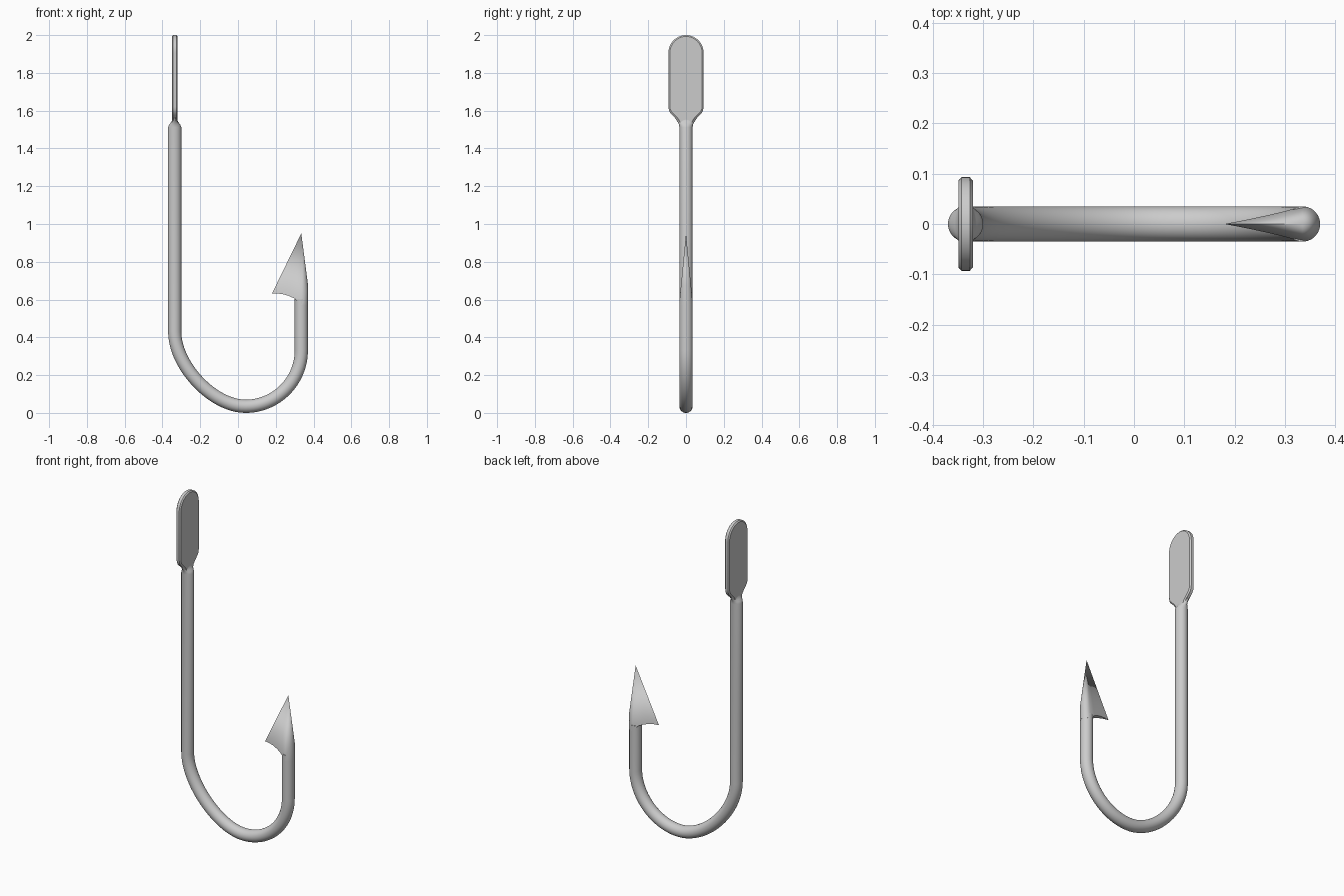
import bpy, bmesh
from math import sin, cos, pi
from mathutils import Vector
from mathutils.geometry import interpolate_bezier

if "Cube" in bpy.data.objects:
    bpy.data.objects.remove(bpy.data.objects["Cube"])

R, XS, XP = 0.035, -0.335, 0.335   # wire radius, shank x, point x
SIDES = 32


def finish(bm, name, angle):
    bmesh.ops.recalc_face_normals(bm, faces=bm.faces[:])
    me = bpy.data.meshes.new(name)
    bm.to_mesh(me)
    bm.free()
    ob = bpy.data.objects.new(name, me)
    bpy.context.collection.objects.link(ob)
    bpy.ops.object.select_all(action='DESELECT')
    ob.select_set(True)
    bpy.context.view_layer.objects.active = ob
    bpy.ops.object.shade_smooth_by_angle(angle=angle)
    return ob


# Wire: path in the xz plane with (position, in-plane radius, sideways radius)
V = Vector
k = 0.46
left = interpolate_bezier(V((XS, 0, 0.43)), V((XS, 0, 0.43 - 0.395 * k)),
                          V((0.04 - 0.375 * k, 0, R)), V((0.04, 0, R)), 25)
right = interpolate_bezier(V((0.04, 0, R)), V((0.04 + 0.295 * 0.55, 0, R)),
                           V((XP, 0, 0.33 - 0.295 * 0.55)), V((XP, 0, 0.33)), 25)
neck = [(1.57, 0.012, 0.062), (1.557, 0.0135, 0.056), (1.545, 0.016, 0.047),
        (1.535, 0.022, 0.041), (1.525, 0.030, 0.037), (1.512, R, R)]
path = [(V((XS, 0, z)), a, b) for z, a, b in neck]
path += [(p, R, R) for p in left + right[1:] + [V((XP, 0, 0.603))]]

bm = bmesh.new()
rings = []
for i, (p, a, b) in enumerate(path):
    t = (path[min(i + 1, len(path) - 1)][0] - path[max(i - 1, 0)][0]).normalized()
    if p.z >= 0.43 and p.x < 0:
        t = V((0, 0, -1))
    n = V((-t.z, 0, t.x))
    rings.append([bm.verts.new(p + n * a * cos(2 * pi * j / SIDES)
                               + V((0, b * sin(2 * pi * j / SIDES), 0)))
                  for j in range(SIDES)])
for r0, r1 in zip(rings, rings[1:]):
    for j in range(SIDES):
        m = (j + 1) % SIDES
        bm.faces.new((r0[j], r0[m], r1[m], r1[j]))
bm.faces.new(rings[0])
bm.faces.new(rings[-1])
finish(bm, "wire_shank_and_bend", 0.7)

# Flattened spade end: outline extruded across x, rim chamfered
W, T = 0.093, 0.0145
half = [(0.034, 1.53), (0.040, 1.545), (0.052, 1.558), (0.070, 1.575),
        (0.083, 1.588), (0.090, 1.602), (W, 1.62)]
arc = [(W * cos(pi * i / 24), 2 - W + W * sin(pi * i / 24)) for i in range(25)]
outline = half + arc + [(-y, z) for y, z in reversed(half)]
bm = bmesh.new()
layers = []
for x, inset in ((-T, 0.007), (-T + 0.006, 0), (T - 0.006, 0), (T, 0.007)):
    s = 1 - inset / W
    layers.append([bm.verts.new((XS + x, y * s, 1.78 + (z - 1.78) * (1 - inset / 0.22)))
                   for y, z in outline])
for l0, l1 in zip(layers, layers[1:]):
    for j in range(len(outline)):
        m = (j + 1) % len(outline)
        bm.faces.new((l0[j], l0[m], l1[m], l1[j]))
bm.faces.new(layers[0])
bm.faces.new(layers[-1])
finish(bm, "spade_end", 0.5)

# Barbed point: flat wedge sides running to the barb, rounded back on the wire
TIP, ZS, RB = 0.95, 0.57, 0.0353
beta = RB / (TIP - ZS)
alpha = beta * (TIP - 0.632) / (XP - 0.18)
low = [(0.21, 0.632), (0.24, 0.628), (0.27, 0.619), (0.30, 0.605)]
bm = bmesh.new()
apex = bm.verts.new((XP, 0, TIP))
barb = bm.verts.new((0.18, 0, 0.632))
sides = {}
for s in (1, -1):
    sides[s] = [bm.verts.new((x, s * (alpha * (x - XP) + beta * (TIP - z)), z))
                for x, z in low]
N = 12
base = [bm.verts.new((XP + RB * sin(pi * i / N), RB * cos(pi * i / N), ZS))
        for i in range(N + 1)]
upper = [base[0]] + [bm.verts.new((v.co.x, v.co.y, ZS + 0.11 * sin(pi * i / N)))
                     for i, v in enumerate(base) if 0 < i < N] + [base[-1]]
for i in range(N):
    bm.faces.new((upper[i], upper[i + 1], apex))
    quad = list(dict.fromkeys((base[i], base[i + 1], upper[i + 1], upper[i])))
    bm.faces.new(quad)
for s, end in ((1, base[0]), (-1, base[-1])):
    row = [barb] + sides[s] + [end]
    for a, b in zip(row, row[1:]):
        bm.faces.new((a, b, apex))
bm.faces.new((barb, sides[1][0], sides[-1][0]))
for i in range(len(low) - 1):
    bm.faces.new((sides[1][i], sides[1][i + 1], sides[-1][i + 1], sides[-1][i]))
bm.faces.new((sides[1][-1], base[0], base[-1], sides[-1][-1]))
bm.faces.new(base)
finish(bm, "barbed_point", 0.45)
